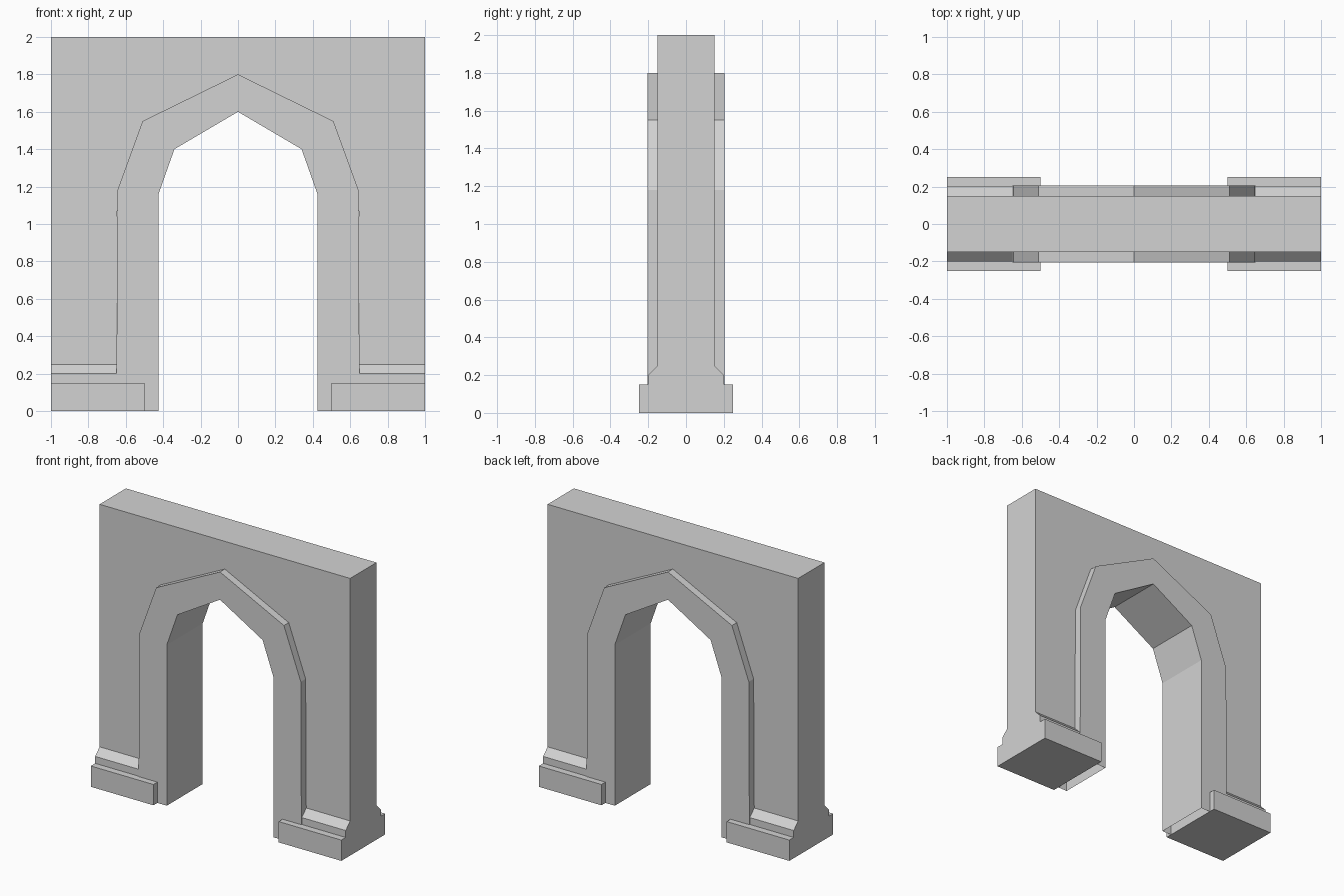
import bpy

if "Cube" in bpy.data.objects:
    bpy.data.objects.remove(bpy.data.objects["Cube"])

stone = bpy.data.materials.new("grey stone")
stone.diffuse_color = (0.65, 0.65, 0.65, 1)
stone.use_nodes = True
stone.node_tree.nodes["Principled BSDF"].inputs["Base Color"].default_value = stone.diffuse_color


def prism(name, outline, near, far, axis="y", skip=()):
    """Extrude a counter-clockwise outline from near to far; skip lists edges left open."""
    def place(u, z, d):
        return (u, d, z) if axis == "y" else (d, u, z)
    n = len(outline)
    verts = [place(u, z, d) for d in (near, far) for u, z in outline]
    faces = [tuple(range(n)), tuple(range(2 * n - 1, n - 1, -1))]
    for i in range(n):
        if i not in skip:
            j = (i + 1) % n
            faces.append((i, n + i, n + j, j))
    mesh = bpy.data.meshes.new(name)
    mesh.from_pydata(verts, [], faces)
    mesh.materials.append(stone)
    mesh.update()
    obj = bpy.data.objects.new(name, mesh)
    bpy.context.collection.objects.link(obj)
    return obj


def arch(half):
    """Full left-to-right arch line from its right half, given from base to peak."""
    return [(-x, z) for x, z in half] + [p for p in reversed(half[:-1])]


inner = arch([(0.425, 0), (0.425, 1.16), (0.34, 1.4), (0, 1.6)])
outer = arch([(0.65, 0), (0.645, 1.18), (0.51, 1.55), (0, 1.8)])

# Raised arch surround, lining the opening; its feet are open underneath
prism("arch_surround", inner + outer[::-1], -0.205, 0.205, skip=(6, 13))

# Wall around the surround, standing on the base courses
opening = [(-0.65, 0.25)] + outer[1:-1] + [(0.65, 0.25)]
wall = [(-1, 0.25)] + opening + [(1, 0.25), (1, 2), (-1, 2)]
prism("wall", wall, -0.15, 0.15, skip=range(8))

# Chamfered base course and plinth block on each side
course = [(-0.2, 0.15), (0.2, 0.15), (0.2, 0.2), (0.15, 0.25), (-0.15, 0.25), (-0.2, 0.2)]
block = [(-0.25, 0), (0.25, 0), (0.25, 0.15), (-0.25, 0.15)]
for side, s in (("left", -1), ("right", 1)):
    for part, shape, x in (("base_course", course, 0.65), ("plinth", block, 0.5)):
        prism(f"{part}_{side}", shape, max(s, s * x), min(s, s * x), axis="x")
